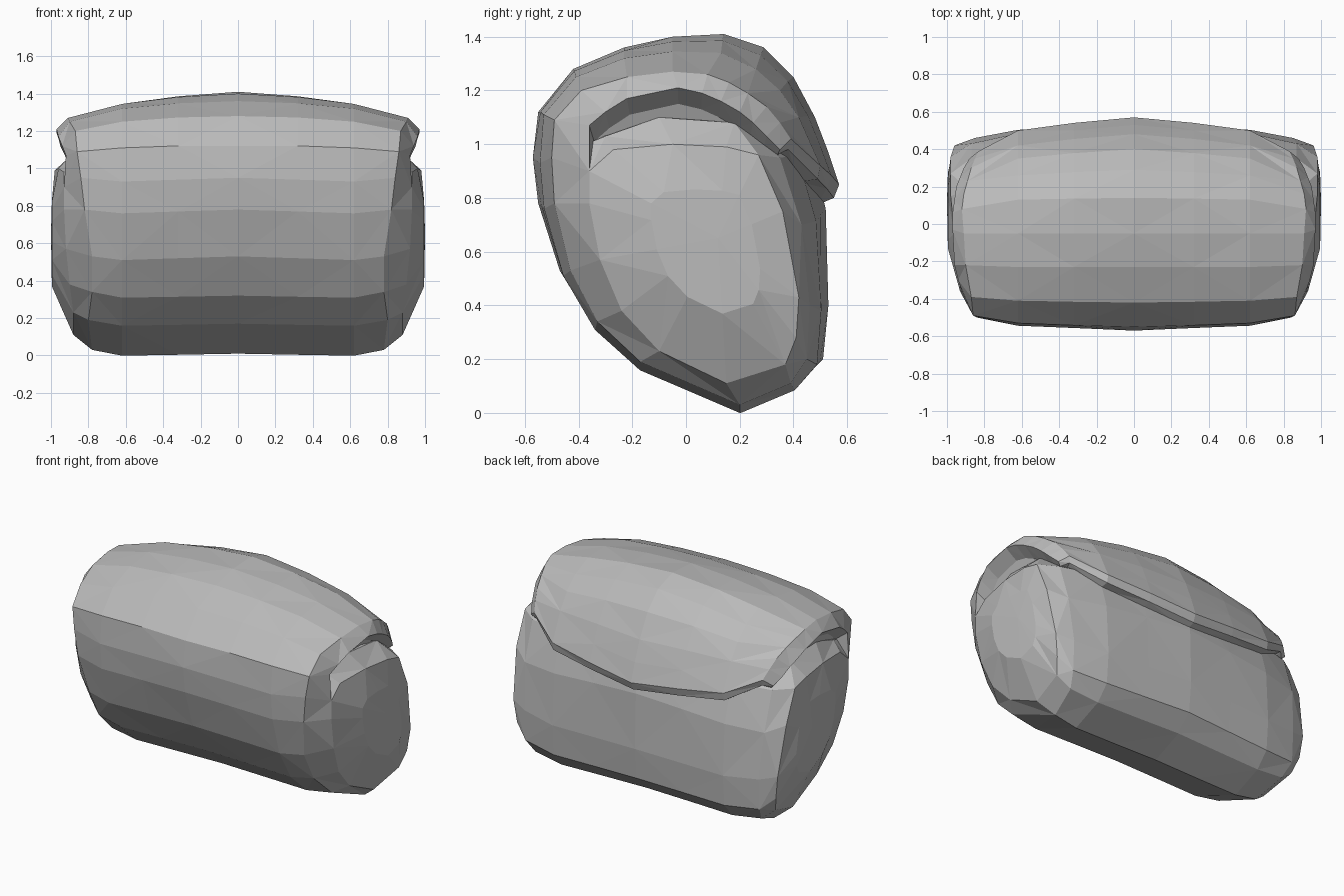
import bpy
import bmesh

# Remove the default cube
default_cube = bpy.data.objects.get("Cube")
if default_cube:
    bpy.data.objects.remove(default_cube, do_unlink=True)


def make_material(name, value):
    material = bpy.data.materials.new(name)
    material.use_nodes = True
    color = (value, value, value, 1.0)
    material.diffuse_color = color
    material.node_tree.nodes["Principled BSDF"].inputs["Base Color"].default_value = color
    return material


def blend_ring(ring_a, ring_b, amount, x, lift=0.0, swell=0.0):
    """Ring between two others, at one x, slightly bulged outward."""
    result = []
    for a, b in zip(ring_a, ring_b):
        y = a[1] + (b[1] - a[1]) * amount
        z = a[2] + (b[2] - a[2]) * amount
        result.append((x, y * (1 + swell), z + lift))
    return result


def shrink_ring(ring, factor, x, y, z):
    """Ring pulled toward a centre point, flattened onto one x."""
    return [(x, y + (p[1] - y) * factor, z + (p[2] - z) * factor) for p in ring]


def at_x(x, points):
    return [(x, y, z) for y, z in points]


def mirrored_loft(name, half_rings, material, tip=None):
    """Skin closed rings from the middle outward, mirrored to both sides."""
    left = [[(-x, y, z) for x, y, z in ring] for ring in half_rings[:0:-1]]
    rings = left + half_rings
    mesh = bpy.data.meshes.new(name)
    bm = bmesh.new()
    grid = [[bm.verts.new(point) for point in ring] for ring in rings]
    count = len(grid[0])
    for column, (r0, r1) in enumerate(zip(grid, grid[1:])):
        for i in range(count):
            j = (i + 1) % count
            a, b, c, d = r0[i], r0[j], r1[j], r1[i]
            # Alternate the diagonals for a faceted cloth look
            if (column + i) % 2:
                triangles = ((a, b, c), (a, c, d))
            else:
                triangles = ((a, b, d), (b, c, d))
            for triangle in triangles:
                bm.faces.new(triangle)
    # Close both ends
    for side, ring in ((-1, grid[0]), (1, grid[-1])):
        if tip:
            apex = bm.verts.new((side * tip[0], tip[1], tip[2]))
            for i in range(count):
                bm.faces.new((ring[i], ring[(i + 1) % count], apex))
        else:
            bm.faces.new(ring)
    bmesh.ops.recalc_face_normals(bm, faces=bm.faces)
    bm.to_mesh(mesh)
    bm.free()
    mesh.materials.append(material)
    obj = bpy.data.objects.new(name, mesh)
    bpy.context.collection.objects.link(obj)
    return obj


cloth = make_material("grey_cloth", 0.5)

# Pouch body: middle section, seam and bulging end panel
middle = at_x(0, [
    (-.57, .95), (-.55, .78), (-.47, .53), (-.34, .32), (-.17, .17),
    (.2, .01), (.41, .1), (.51, .2), (.53, .4), (.52, .76),
    (.46, 1), (.25, 1.12), (-.1, 1.15), (-.4, 1.1)])
seam = [
    (.84, -.5, .95), (.82, -.49, .78), (.78, -.43, .53), (.78, -.33, .34),
    (.8, -.17, .19), (.78, .2, .03), (.82, .39, .11), (.85, .45, .2),
    (.85, .46, .4), (.87, .43, .7), (.87, .35, .95), (.88, .18, 1.08),
    (.87, -.1, 1.1), (.86, -.3, 1.03)]
end_rim = [
    (.93, -.36, .9), (.93, -.36, .78), (.92, -.32, .57), (.9, -.24, .38),
    (.88, -.1, .23), (.88, .15, .11), (.91, .37, .18), (.94, .41, .28),
    (.96, .42, .43), (.98, .36, .75), (.98, .27, .96), (.98, .15, .99),
    (.96, -.05, 1), (.93, -.27, .98)]
body_rings = [
    middle,
    blend_ring(middle, seam, .2, .32, -.01),
    blend_ring(middle, seam, .45, .62, -.02, .01),
    seam,
    end_rim,
    shrink_ring(end_rim, .52, .995, .12, .65),
]
mirrored_loft("pouch_body", body_rings, cloth, tip=(1, .12, .65))

# Flap: wraps over the top and ends in a curved lip across the back
flap_middle = at_x(0, [
    (-.57, .95), (-.55, 1.12), (-.42, 1.28), (-.23, 1.36), (-.05, 1.4),
    (.14, 1.41), (.29, 1.36), (.4, 1.25), (.48, 1.1), (.53, .97),
    (.57, .85), (.55, .8), (.48, .77)])
flap_shoulder = at_x(.62, [
    (-.55, .95), (-.53, 1.11), (-.41, 1.25), (-.23, 1.32), (-.05, 1.345),
    (.13, 1.34), (.26, 1.28), (.35, 1.2), (.42, 1.1), (.46, 1.01),
    (.5, .92), (.49, .87), (.42, .86)])
flap_edge = [
    (.84, -.5, .95), (.86, -.49, 1.09), (.87, -.39, 1.2), (.9, -.22, 1.25),
    (.91, -.05, 1.27), (.92, .08, 1.26), (.91, .16, 1.23), (.89, .23, 1.19),
    (.87, .3, 1.14), (.85, .35, 1.08), (.83, .39, 1.02), (.82, .38, .98),
    (.8, .33, .97)]
flap_rim = [
    (.92, -.36, .92), (.92, -.36, 1.07), (.94, -.3, 1.12), (.96, -.22, 1.17),
    (.97, -.03, 1.21), (.97, .06, 1.19), (.96, .13, 1.16), (.95, .2, 1.12),
    (.93, .25, 1.08), (.91, .3, 1.03), (.88, .35, .98), (.86, .34, .96),
    (.82, .32, .96)]
flap_rings = [
    flap_middle,
    blend_ring(flap_middle, flap_shoulder, .42, .32, .005),
    flap_shoulder,
    flap_edge,
    flap_rim,
    [(x - .08, y * .95, z - .06) for x, y, z in flap_rim],
]
# Join the flap to the body along the front
for flap_ring, body_ring in zip(flap_rings[:5], body_rings):
    flap_ring[0] = body_ring[0]
mirrored_loft("pouch_flap", flap_rings, cloth)
